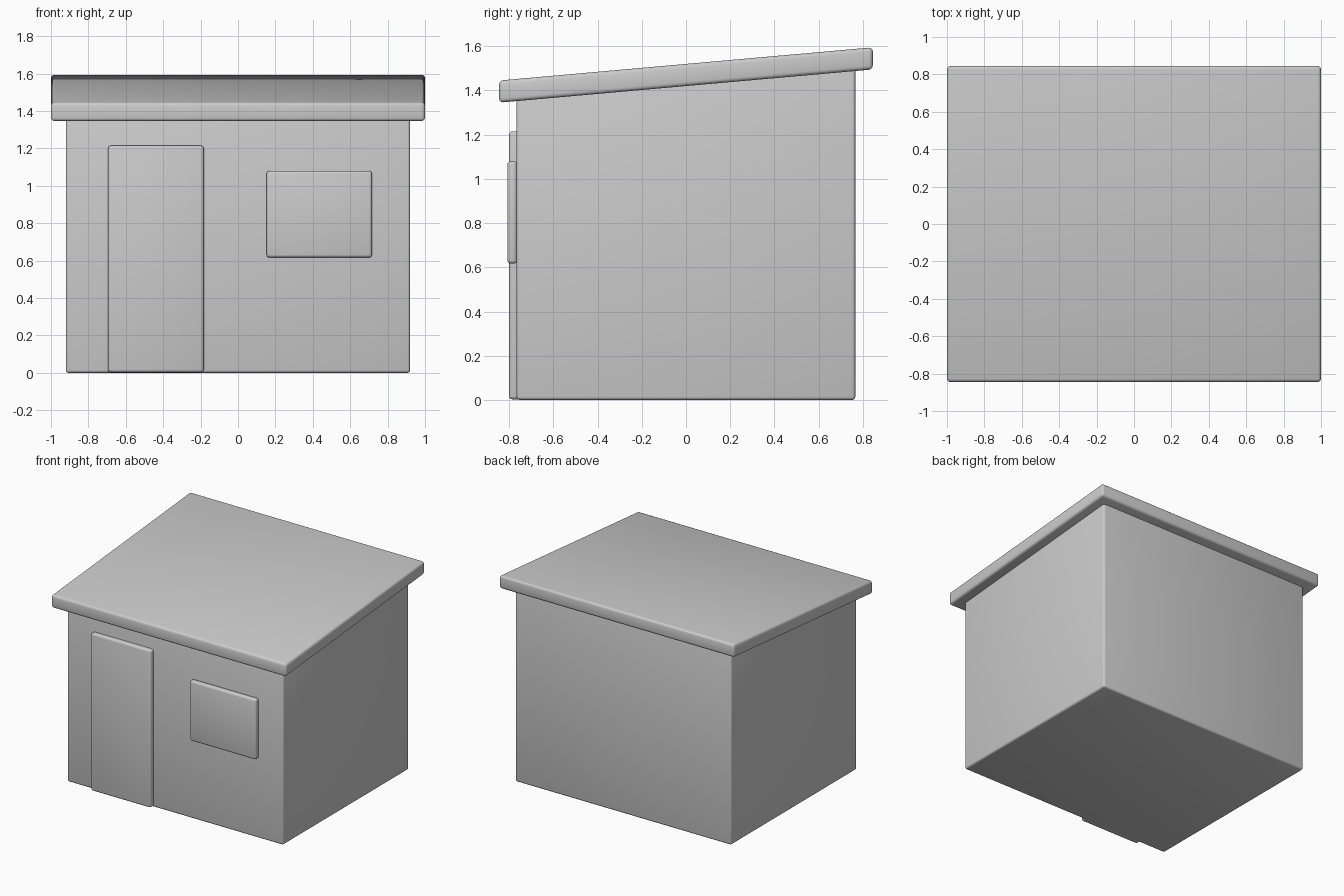
import bpy, math

if "Cube" in bpy.data.objects:
    bpy.data.objects.remove(bpy.data.objects["Cube"])

grey = bpy.data.materials.new("light grey")
grey.diffuse_color = (0.6, 0.6, 0.6, 1)
grey.use_nodes = True
grey.node_tree.nodes["Principled BSDF"].inputs["Base Color"].default_value = grey.diffuse_color


def slab(name, x, y, z_front, z_back, bevel):
    """Rounded box whose bottom and top may slope from front to back."""
    verts = []
    for yy, zz in ((y[0], z_front), (y[1], z_back)):
        verts += [(x[0], yy, zz[0]), (x[1], yy, zz[0]),
                  (x[1], yy, zz[1]), (x[0], yy, zz[1])]
    faces = [(0, 1, 2, 3), (5, 4, 7, 6), (4, 0, 3, 7),
             (1, 5, 6, 2), (3, 2, 6, 7), (4, 5, 1, 0)]
    mesh = bpy.data.meshes.new(name)
    mesh.from_pydata(verts, [], faces)
    mesh.materials.append(grey)
    obj = bpy.data.objects.new(name, mesh)
    bpy.context.collection.objects.link(obj)
    # Softened edges
    mod = obj.modifiers.new("rounded edges", 'BEVEL')
    mod.width = bevel
    mod.segments = 3
    bpy.ops.object.select_all(action='DESELECT')
    obj.select_set(True)
    bpy.context.view_layer.objects.active = obj
    bpy.ops.object.modifier_apply(modifier=mod.name)
    bpy.ops.object.shade_smooth_by_angle(angle=math.radians(35))
    return obj


# Walls, with the sloped top tucked slightly into the roof
slab("walls", (-0.92, 0.92), (-0.766, 0.766), (0, 1.375), (0, 1.511), 0.015)

# Overhanging single-pitch roof
slab("roof", (-1, 1), (-0.845, 0.845), (1.345, 1.445), (1.495, 1.595), 0.018)

# Door and window panels on the front wall
slab("door", (-0.695, -0.183), (-0.80, -0.74), (0.003, 1.215), (0.003, 1.215), 0.015)
slab("window", (0.153, 0.716), (-0.808, -0.764), (0.617, 1.08), (0.617, 1.08), 0.015)
